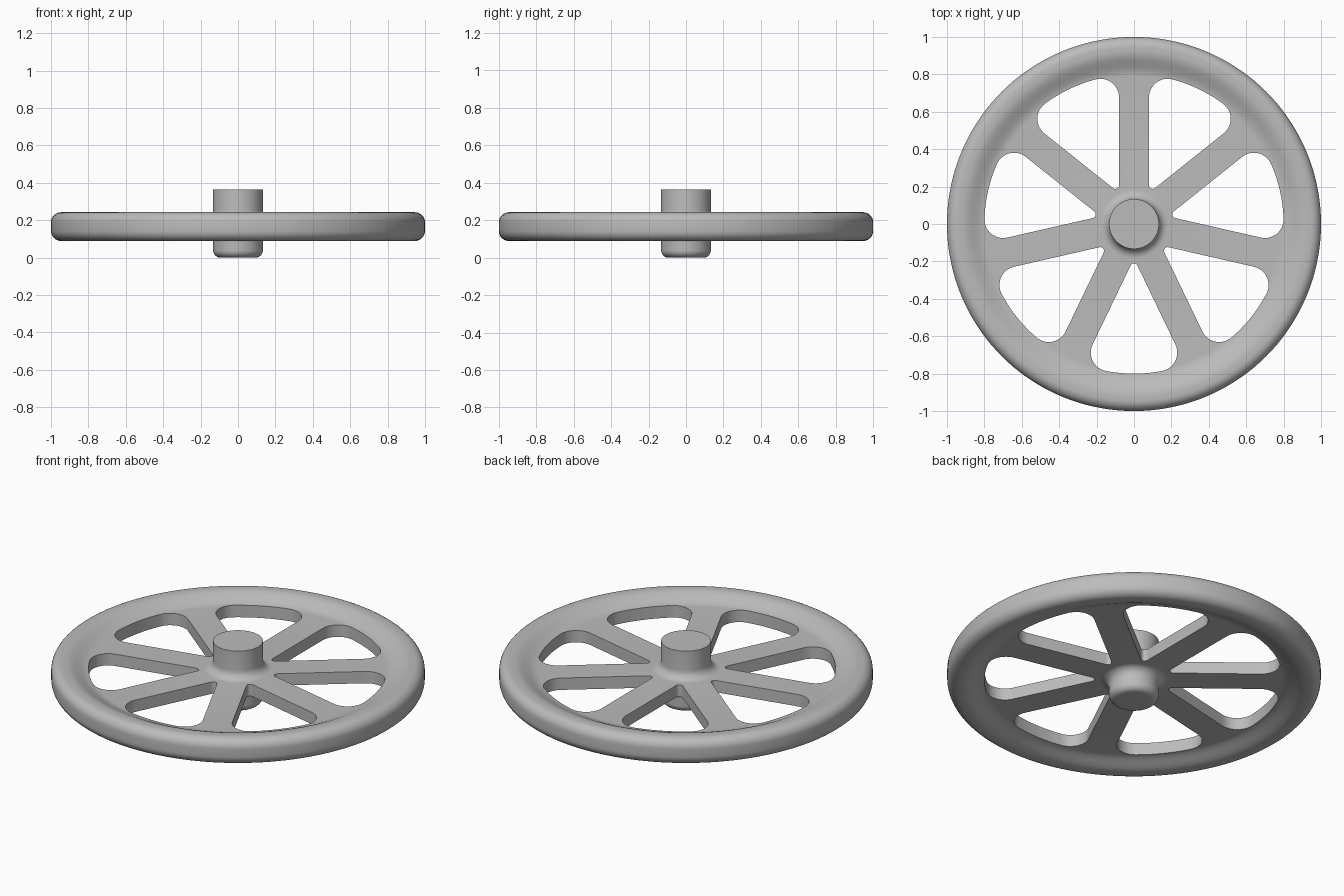
import bpy, bmesh
from math import sin, cos, asin, atan2, pi, radians
from mathutils import Vector, Matrix

cube = bpy.data.objects.get("Cube")
if cube:
    bpy.data.objects.remove(cube, do_unlink=True)

SPOKES = 7
MID, TOP = 0.166, 0.365       # wheel mid height, hub top
HALF_RIM, HALF_WEB = 0.077, 0.035
HUB, WINDOW = 0.133, 0.80     # hub radius, window outer radius
HALF_SPOKE = 0.08


def arc(cx, cy, r, a0, a1, n=8):
    """Points along a circular arc, angles in degrees."""
    steps = [radians(a0 + (a1 - a0) * i / n) for i in range(n + 1)]
    return [(cx + r * cos(a), cy + r * sin(a)) for a in steps]


def new_object(name, bm):
    mesh = bpy.data.meshes.new(name)
    bmesh.ops.recalc_face_normals(bm, faces=bm.faces)
    bm.to_mesh(mesh)
    bm.free()
    obj = bpy.data.objects.new(name, mesh)
    bpy.context.collection.objects.link(obj)
    return obj


# Half of the wheel cross-section: hub fillet, web, swell into the rim, rounded edge
def half_profile():
    fillet, edge = 0.05, 0.055
    pts = arc(HUB + fillet, -HALF_WEB - fillet, fillet, 180, 90)
    start, end = 0.79, 0.925
    for i in range(13):
        t = i / 12
        s = (1 - cos(pi * t)) / 2
        pts.append((start + (end - start) * t, -HALF_WEB - (HALF_RIM - HALF_WEB) * s))
    return pts + arc(1 - edge, edge - HALF_RIM, edge, -90, 0)


half = half_profile()
profile = [(0, 0)] + arc(HUB - 0.04, 0.04, 0.04, -90, 0)
profile += [(r, MID + z) for r, z in half]
profile += [(r, MID - z) for r, z in reversed(half)]
profile += [(HUB, TOP), (0, TOP)]

# Turned wheel body
bm = bmesh.new()
verts = [bm.verts.new((r, 0, z)) for r, z in profile]
edges = [bm.edges.new(pair) for pair in zip(verts, verts[1:])]
bmesh.ops.spin(bm, geom=verts + edges, cent=(0, 0, 0), axis=(0, 0, 1),
               angle=2 * pi, steps=144, use_duplicate=False)
bmesh.ops.remove_doubles(bm, verts=bm.verts, dist=0.0001)
wheel = new_object("spoked_wheel", bm)


# Window outline pointing along +x, with rounded corners between two spokes
def window_outline():
    half_angle = pi / SPOKES
    deg = 180 / SPOKES
    tip, corner = 0.02, 0.10
    centre = (HALF_SPOKE + tip) / sin(half_angle)
    pts = arc(centre, 0, tip, 270 - deg, 90 + deg)
    a = half_angle - asin((HALF_SPOKE + corner) / (WINDOW - corner))
    cx, cy = (WINDOW - corner) * cos(a), (WINDOW - corner) * sin(a)
    a = a * 180 / pi
    upper = arc(cx, cy, corner, 90 + deg, a, 12)
    lower = [(x, -y) for x, y in reversed(upper)]
    return pts + upper + arc(0, 0, WINDOW, a, -a, 12)[1:-1] + lower


# Cutters for all windows
bm = bmesh.new()
outline = window_outline()
for i in range(SPOKES):
    turn = Matrix.Rotation(-pi / 2 + 2 * pi * i / SPOKES, 4, 'Z')
    face = bm.faces.new([bm.verts.new(turn @ Vector((x, y, -0.1))) for x, y in outline])
    out = bmesh.ops.extrude_face_region(bm, geom=[face])["geom"]
    moved = [g for g in out if isinstance(g, bmesh.types.BMVert)]
    bmesh.ops.translate(bm, verts=moved, vec=(0, 0, 0.6))
cutter = new_object("window_cutter", bm)
cutter.hide_render = True

cut = wheel.modifiers.new("windows", 'BOOLEAN')
cut.operation = 'DIFFERENCE'
cut.solver = 'EXACT'
cut.object = cutter

# Grey metal
grey = bpy.data.materials.new("grey_metal")
grey.use_nodes = True
colour = (0.50, 0.50, 0.50, 1)
grey.diffuse_color = colour
grey.node_tree.nodes["Principled BSDF"].inputs["Base Color"].default_value = colour
wheel.data.materials.append(grey)

bpy.context.view_layer.objects.active = wheel
wheel.select_set(True)
bpy.ops.object.modifier_apply(modifier=cut.name)
bpy.data.objects.remove(cutter, do_unlink=True)
bpy.ops.object.shade_smooth_by_angle(angle=radians(35))
